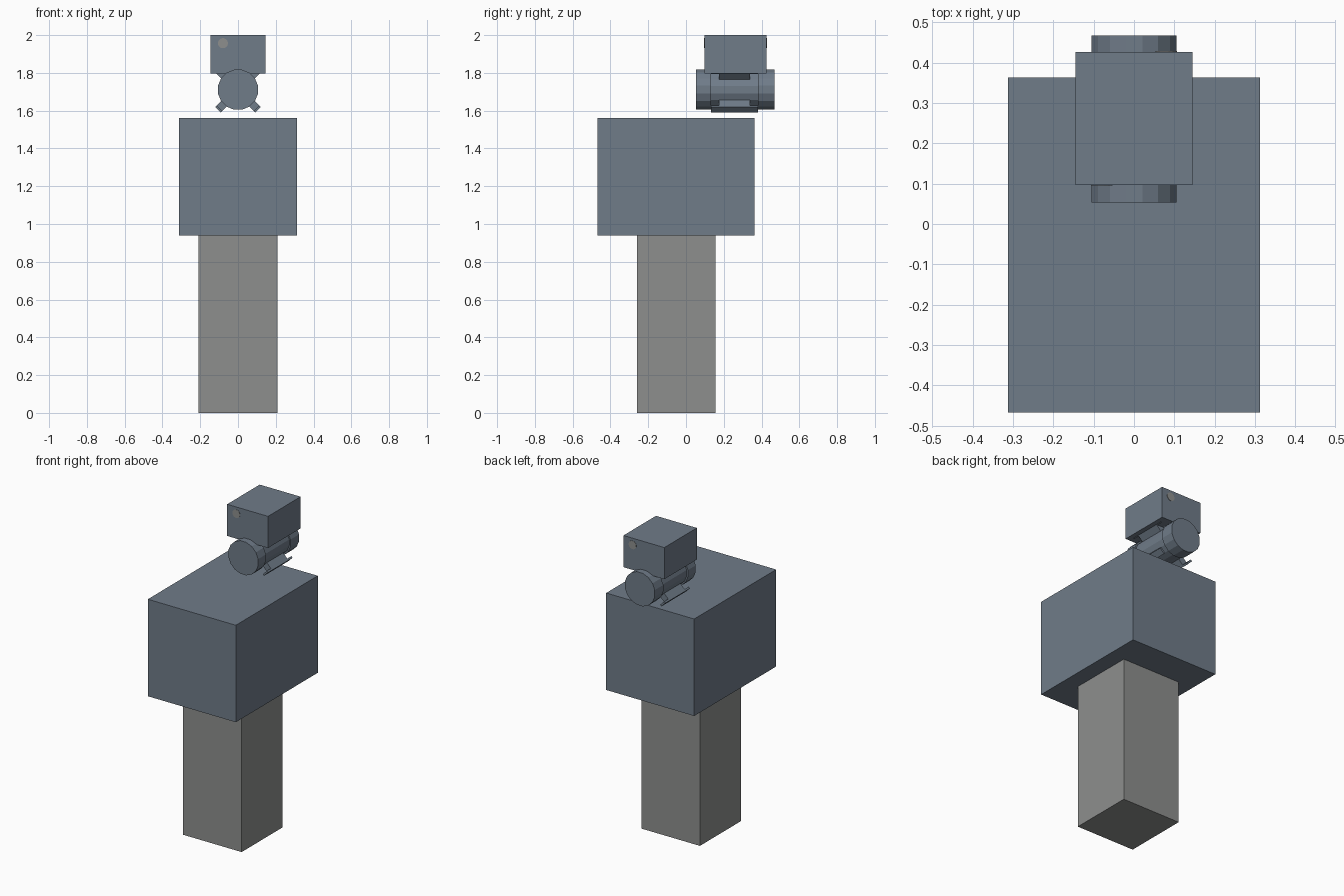
import bpy
import math
from mathutils import Matrix

cube = bpy.data.objects.get("Cube")
if cube:
    bpy.data.objects.remove(cube, do_unlink=True)


def material(name, rgb):
    m = bpy.data.materials.new(name)
    m.use_nodes = True
    m.diffuse_color = (*rgb, 1)
    m.node_tree.nodes["Principled BSDF"].inputs["Base Color"].default_value = (*rgb, 1)
    return m


SLATE = material("slate blue", (0.16, 0.20, 0.25))
GREY = material("stone grey", (0.27, 0.275, 0.27))


def box(name, lo, hi, mat):
    """Axis-aligned box between two corners."""
    bpy.ops.mesh.primitive_cube_add(size=1)
    ob = bpy.context.object
    ob.name = name
    centre = [(a + b) / 2 for a, b in zip(lo, hi)]
    size = [b - a for a, b in zip(lo, hi)]
    ob.data.transform(Matrix.Translation(centre) @ Matrix.Diagonal((*size, 1)))
    ob.data.materials.append(mat)
    return ob


def tube(name, x, z, y0, y1, radius, sides, mat):
    """Flat-shaded cylinder along y, with a facet facing straight up."""
    bpy.ops.mesh.primitive_cylinder_add(vertices=sides, radius=radius, depth=y1 - y0)
    ob = bpy.context.object
    ob.name = name
    ob.data.transform(Matrix.Translation((x, (y0 + y1) / 2, z))
                      @ Matrix.Rotation(math.pi / 2, 4, "X")
                      @ Matrix.Rotation(math.pi / sides, 4, "Z"))
    ob.data.materials.append(mat)
    return ob


# Post and main housing
box("post", (-0.208, -0.26, 0), (0.208, 0.156, 0.94), GREY)
box("housing", (-0.312, -0.468, 0.94), (0.312, 0.363, 1.562), SLATE)

# Upper box with a round spot at each end, on opposite corners
box("upper_box", (-0.145, 0.097, 1.797), (0.145, 0.427, 2), SLATE)
tube("front_spot", -0.08, 1.957, 0.095, 0.099, 0.027, 16, GREY)
tube("back_spot", 0.08, 1.957, 0.425, 0.429, 0.027, 16, GREY)

# Barrel: two end drums joined by a slightly thinner sleeve
AXIS_Z = 1.711
tube("front_drum", 0, AXIS_Z, 0.053, 0.132, 0.108, 16, SLATE)
tube("back_drum", 0, AXIS_Z, 0.381, 0.468, 0.108, 16, SLATE)
tube("sleeve", 0, AXIS_Z, 0.132, 0.381, 0.099, 16, SLATE)

# Four diagonal brackets, each a stalk with a wider foot
for i, label in enumerate(("upper_left", "upper_right", "lower_right", "lower_left")):
    turn = (Matrix.Translation((0, 0, AXIS_Z))
            @ Matrix.Rotation(-math.pi / 4 - i * math.pi / 2, 4, "Y"))
    stalk = box(label + "_stalk", (0.05, 0.174, -0.02), (0.14, 0.34, 0.02), SLATE)
    foot = box(label + "_foot", (0.138, 0.132, -0.0205), (0.15, 0.381, 0.0205), SLATE)
    for part in (stalk, foot):
        part.data.transform(turn)
